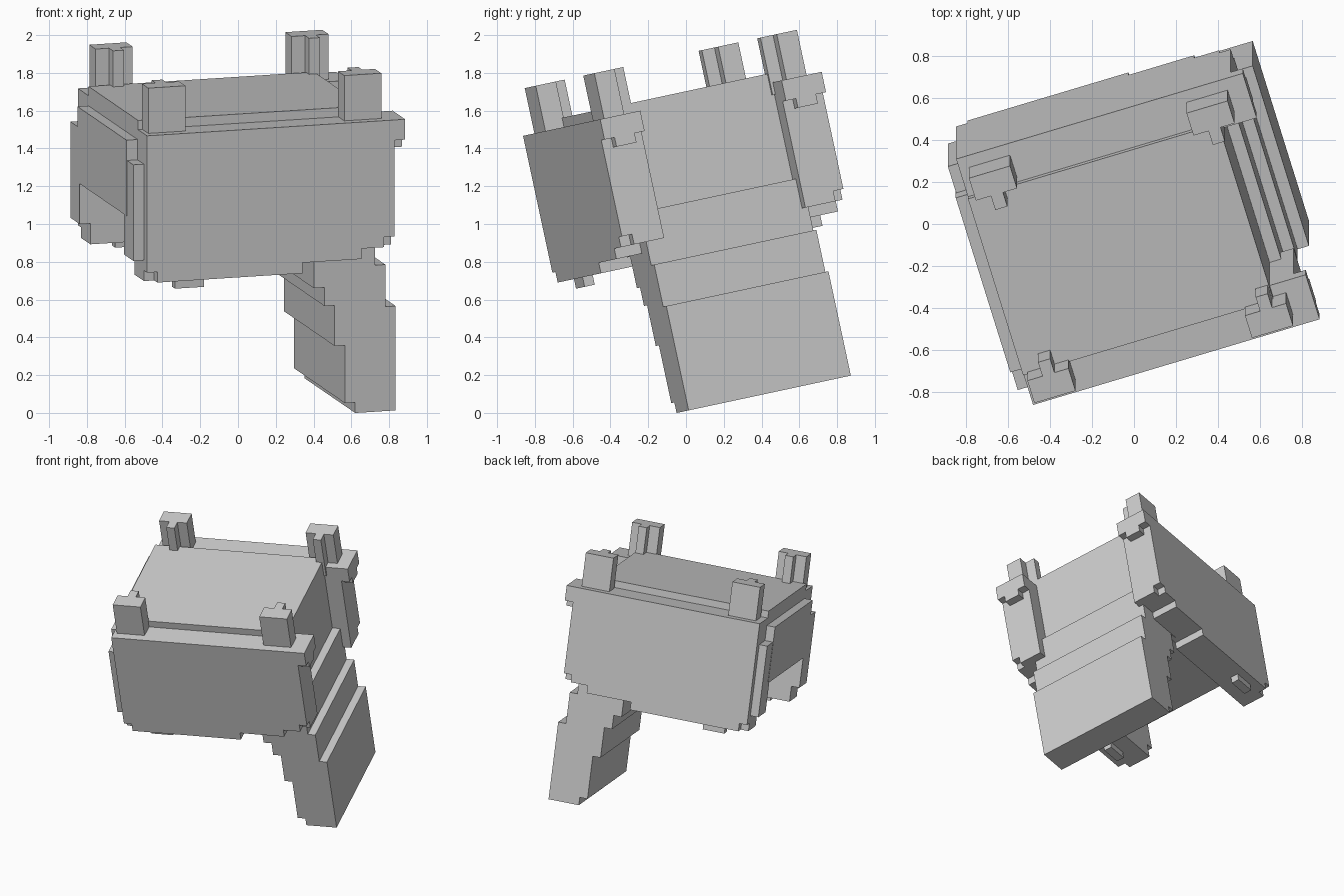
import bpy, bmesh, math
from mathutils import Matrix

if "Cube" in bpy.data.objects:
    bpy.data.objects.remove(bpy.data.objects["Cube"])

# Everything is built upright, then tilted as one: 17 deg turn, 12.1 deg lean
TILT = Matrix.Rotation(math.radians(12.1), 4, 'X') @ Matrix.Rotation(math.radians(17), 4, 'Z')
MID = 0.255      # mirror plane between front and back plates
PX = 0.057       # size of one small step


def extrude(name, profile, b0, b1):
    """Prism from an (a, c) outline, running from depth b0 to b1."""
    bm = bmesh.new()
    face = bm.faces.new([bm.verts.new((a, b0, c)) for a, c in profile])
    res = bmesh.ops.extrude_face_region(bm, geom=[face])
    verts = [v for v in res['geom'] if isinstance(v, bmesh.types.BMVert)]
    bmesh.ops.translate(bm, verts=verts, vec=(0, b1 - b0, 0))
    bmesh.ops.recalc_face_normals(bm, faces=bm.faces)
    mesh = bpy.data.meshes.new(name)
    bm.to_mesh(mesh)
    bm.free()
    ob = bpy.data.objects.new(name, mesh)
    ob.matrix_world = TILT
    bpy.context.collection.objects.link(ob)
    return ob


def box(name, a0, a1, b0, b1, c0, c1):
    return extrude(name, [(a0, c0), (a1, c0), (a1, c1), (a0, c1)], b0, b1)


# Central body: raised top slab and overlapping left panel
box("body_top", -0.617, 0.632, -0.21, 0.69, 1.15, 1.665)
box("left_panel", -0.678, -0.5, -0.2, 0.69, 1.15, 1.56)

# Flared, stepped leg on the right
leg = [(0.579, 0.01), (0.803, 0.01), (0.803, 0.575), (0.746, 0.575),
       (0.746, 0.803), (0.69, 0.803), (0.69, 1.09), (0.632, 1.09),
       (0.632, 1.2), (0.29, 1.2), (0.29, 0.87), (0.35, 0.87),
       (0.35, 0.70), (0.408, 0.70), (0.408, 0.60), (0.465, 0.60),
       (0.465, 0.38), (0.522, 0.38), (0.522, 0.067), (0.579, 0.067)]
extrude("stepped_leg", leg, -0.228, 0.69)

# Large plate outline with stepped lower corners and a lip at upper right
plate = [(-0.617, 0.874), (-0.56, 0.874), (-0.56, 0.817), (0.242, 0.817),
         (0.242, 0.874), (0.57, 0.874), (0.57, 0.93), (0.695, 0.93),
         (0.695, 0.985), (0.752, 0.985), (0.752, 1.505), (0.812, 1.505),
         (0.812, 1.615), (-0.617, 1.615)]

for side, s in (("front", -1), ("back", 1)):
    outer, inner = MID + s * 0.627, MID + s * 0.40
    inset = outer - s * PX
    extrude(side + "_plate", plate, outer, inner)
    # Side fin and small corner steps, set back from the plate face
    box(side + "_left_fin", -0.676, -0.6, inset, inner, 0.93, 1.45)
    box(side + "_lip_step", 0.74, 0.812, inset, inner + s * PX, 1.455, 1.51)
    box(side + "_right_corner", 0.69, 0.752, inset, inner, 0.93, 0.99)
    box(side + "_left_corner", -0.617, -0.55, inset, inner, 0.817, 0.88)
    box(side + "_knob", -0.445, -0.285, inset, inset - s * PX, 0.765, 0.83)
    # Two T-shaped posts: outer slab and inward rib
    for pos, a in (("left", -0.593), ("right", 0.492)):
        extra = 0.022 if s > 0 else 0
        a += extra
        box(f"{side}_{pos}_post", a, a + 0.205, inset, MID + s * 0.456, 1.55, 1.86)
        box(f"{side}_{pos}_post_rib", a + 0.075, a + 0.135,
            MID + s * 0.47, MID + s * 0.385, 1.55, 1.86)
